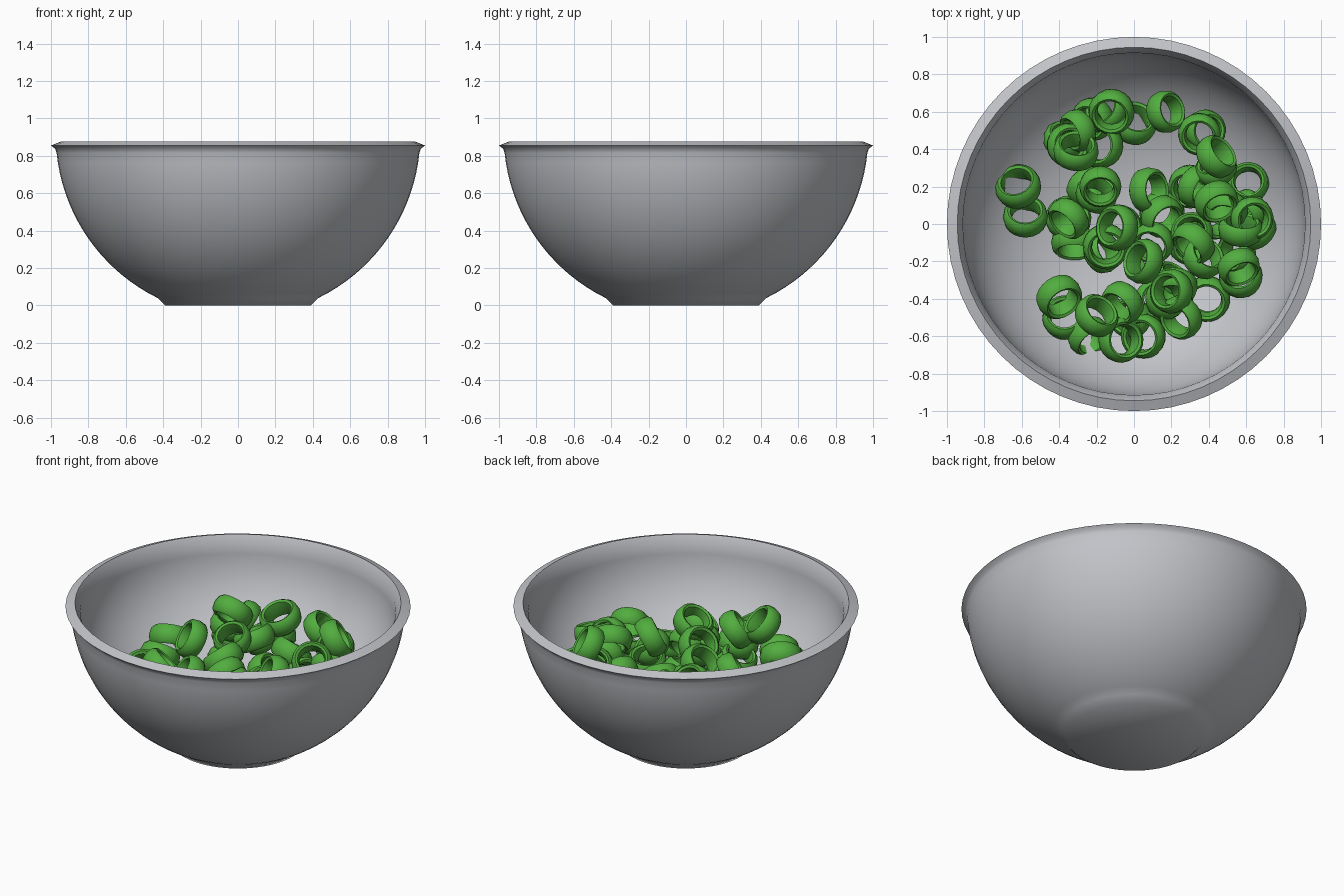
import bpy
import bmesh
import math
import random
from mathutils import Euler

random.seed(11)
default = bpy.data.objects.get("Cube")
if default:
    bpy.data.objects.remove(default, do_unlink=True)


def make_material(name, colour):
    mat = bpy.data.materials.new(name)
    mat.use_nodes = True
    mat.diffuse_color = colour
    mat.node_tree.nodes["Principled BSDF"].inputs["Base Color"].default_value = colour
    return mat


def lathe(name, profile, segments, material, closed=False):
    """Spin a (radius, height) profile around z into a smooth mesh."""
    bm = bmesh.new()
    verts = [bm.verts.new((r, 0, z)) for r, z in profile]
    edges = [bm.edges.new(pair) for pair in zip(verts, verts[1:])]
    if closed:
        edges.append(bm.edges.new((verts[-1], verts[0])))
    bmesh.ops.spin(bm, geom=verts + edges, cent=(0, 0, 0), axis=(0, 0, 1),
                   angle=math.tau, steps=segments, use_duplicate=False)
    bmesh.ops.remove_doubles(bm, verts=bm.verts, dist=0.0005)
    bmesh.ops.recalc_face_normals(bm, faces=bm.faces)
    for face in bm.faces:
        face.smooth = True
    mesh = bpy.data.meshes.new(name)
    bm.to_mesh(mesh)
    bm.free()
    mesh.set_sharp_from_angle(angle=math.radians(47))
    mesh.materials.append(material)
    return mesh


def place(name, mesh):
    obj = bpy.data.objects.new(name, mesh)
    bpy.context.collection.objects.link(obj)
    return obj


def outer_arc(start, end, count):
    """Points on the round outside of the bowl, between two distances from the axis."""
    a, b = math.asin(start / OUTER), math.asin(end / OUTER)
    angles = [a + (b - a) * i / count for i in range(count + 1)]
    return [(OUTER * math.sin(t), CENTRE - OUTER * math.cos(t)) for t in angles]


def inner_height(r):
    """Height of the hollow, a slightly flattened round curve."""
    drop = max(0, 1 - (r / INNER) ** POWER) ** (1 / POWER)
    return INNER_TOP - DEPTH * drop


CENTRE = 0.915
OUTER = 0.975
INNER = 0.915
INNER_TOP = 0.82
DEPTH = 0.665
POWER = 2.15

grey = make_material("bowl grey", (0.54, 0.555, 0.585, 1))
green = make_material("ring green", (0.085, 0.42, 0.05, 1))

# Bowl: foot, round outside, flared sloping rim, steep lip, hollow
foot = [(0, 0), (0.39, 0)]
outside = outer_arc(0.43, 0.97, 18)
rim = [(0.978, 0.838), (1, 0.855), (0.945, 0.877)]
steps = 24
radii = [INNER * math.cos(math.pi / 2 * i / steps) ** (2 / POWER) for i in range(steps)]
inside = [(r, inner_height(r)) for r in radii] + [(0, INNER_TOP - DEPTH)]
place("bowl", lathe("bowl", foot + outside + rim + inside, 64, grey))

# Ring: short band with a bulged outside and a narrower waist in the hole
band = [(0.09, -0.053), (0.107, -0.037), (0.114, 0), (0.107, 0.037), (0.09, 0.053),
        (0.077, 0.046), (0.069, 0), (0.077, -0.046)]
ring_mesh = lathe("ring", band, 20, green, closed=True)

# Heap of rings, layer by layer
bottom = [(-.62, .2), (-.58, .04), (-.37, -.5), (-.24, -.6), (.05, -.6), (.39, -.4),
          (.65, -.03), (.61, .22), (.38, .5), (0, .54), (-.15, .6), (-.37, .45),
          (-.32, -.1), (-.17, -.15), (.15, .06), (-.22, .56), (.62, .08), (.3, .2),
          (.2, -.3), (.55, -.15), (.12, -.42), (-.25, .2), (.3, -.1), (.57, -.28),
          (-.02, -.5), (.45, .03), (-.08, -.02), (.06, -.2), (-.35, .03)]
middle = [(-.4, -.39), (-.07, -.62), (.17, -.4), (.31, -.05), (.37, -.18), (.57, -.03),
          (.33, .2), (-.3, .5), (-.18, .42), (-.12, .6), (-.2, .16), (.35, .48),
          (.08, .18), (.17, .6), (.56, -.23), (.25, -.5), (.1, -.1), (-.35, .42),
          (.63, .03), (.15, .04), (.22, -.33), (.44, .3), (-.15, -.12), (.5, .08)]
top = [(-.31, .39), (-.18, .2), (-.09, -.02), (.05, -.2), (.44, .36), (-.35, .03),
       (-.06, -.42), (-.2, -.49), (.44, .12), (.32, -.1), (.2, -.36)]

for level, layer in enumerate((bottom, middle, top)):
    for x, y in layer:
        ring = place("ring", ring_mesh)
        ring.location = (x, y, inner_height(math.hypot(x, y)) + 0.085 + level * 0.13)
        tilt = math.radians(random.uniform(15, 65))
        ring.rotation_euler = Euler((tilt, 0, random.uniform(0, math.tau)))
        ring.scale = [random.uniform(0.98, 1.1)] * 3
